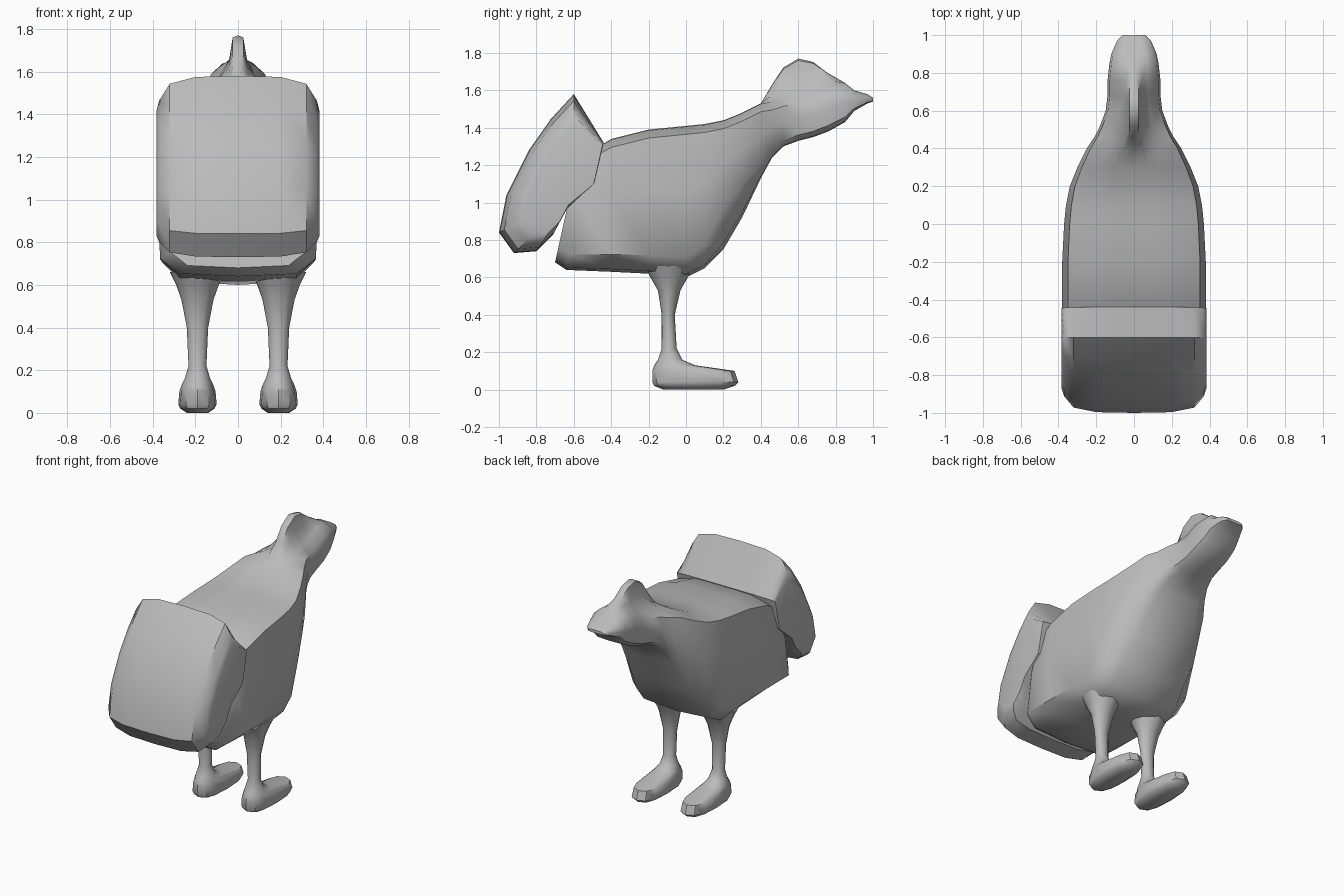
import bpy, bmesh, math

cube = bpy.data.objects.get("Cube")
if cube:
    bpy.data.objects.remove(cube)

grey = bpy.data.materials.new("plain grey")
grey.use_nodes = True
grey_color = (0.5, 0.5, 0.5, 1)
grey.diffuse_color = grey_color
grey.node_tree.nodes["Principled BSDF"].inputs["Base Color"].default_value = grey_color


def mix(start, end, amount):
    return start + (end - start) * amount


def loft(name, rings, sharp_angle):
    """Skin closed rings of equal size and cap both ends."""
    bm = bmesh.new()
    rows = [[bm.verts.new(point) for point in ring] for ring in rings]
    count = len(rows[0])
    for lower, upper in zip(rows, rows[1:]):
        for i in range(count):
            j = (i + 1) % count
            bm.faces.new((lower[i], lower[j], upper[j], upper[i]))
    bm.faces.new(rows[0])
    bm.faces.new(rows[-1])
    bmesh.ops.recalc_face_normals(bm, faces=bm.faces)
    mesh = bpy.data.meshes.new(name)
    bm.to_mesh(mesh)
    bm.free()
    mesh.materials.append(grey)
    part = bpy.data.objects.new(name, mesh)
    bpy.context.collection.objects.link(part)
    bpy.ops.object.select_all(action='DESELECT')
    part.select_set(True)
    bpy.context.view_layer.objects.active = part
    bpy.ops.object.shade_smooth_by_angle(angle=math.radians(sharp_angle))


def body_ring(y, top, bottom, width):
    """Boxy section across the body, with a thin ridge where the comb rises."""
    height = top - bottom
    # The comb is a cosine bump over the head
    phase = min(abs(y - 0.6) / 0.2, 1) * math.pi / 2
    rise = 0.2 * math.cos(phase)
    ridge = mix(0.2 * width, 0.025, min(rise / 0.05, 1))
    # The lower corner climbs at the chest, making a broad slanted front
    corner = bottom + height * (0.13 + 0.25 * math.exp(-((y - 0.25) / 0.1) ** 2))
    shoulder = top - min(0.045, height * 0.22)
    # The rear face leans forward towards the top
    lean = 0.22 if y < -0.6 else 0
    half = [(ridge, top + rise * 0.95),
            (ridge * 1.7, top + rise * 0.4),
            (width * 0.55, top - height * 0.005),
            (width * 0.92, shoulder),
            (width, mix(shoulder, corner, 0.45)),
            (width * 0.96, corner),
            (width * 0.72, mix(corner, bottom, 0.85))]
    mirrored = [(-x, z) for x, z in reversed(half)]
    outline = [(0, top + rise)] + half + [(0, bottom)] + mirrored
    return [(x, y + lean * (z - bottom), z) for x, z in outline]


# Body, neck, head and beak: y, top, bottom, half width
body_sections = [
    (-0.7, 1.25, 0.68, 0.33),
    (-0.64, 1.28, 0.64, 0.38),
    (-0.4, 1.34, 0.63, 0.38),
    (-0.2, 1.39, 0.62, 0.38),
    (0, 1.41, 0.6, 0.37),
    (0.1, 1.42, 0.65, 0.36),
    (0.2, 1.44, 0.75, 0.34),
    (0.3, 1.48, 0.92, 0.3),
    (0.4, 1.53, 1.13, 0.25),
    (0.46, 1.54, 1.24, 0.21),
    (0.52, 1.56, 1.3, 0.18),
    (0.6, 1.57, 1.33, 0.15),
    (0.68, 1.59, 1.35, 0.14),
    (0.76, 1.63, 1.38, 0.14),
    (0.85, 1.64, 1.43, 0.13),
    (0.9, 1.6, 1.49, 0.12),
    (0.97, 1.58, 1.53, 0.09),
    (1, 1.56, 1.54, 0.06),
]
loft("body", [body_ring(*section) for section in body_sections], 45)

# Tail: side outline, drawn in at both sides except where it meets the body
pull_y, pull_z = -0.6, 1.05
tail_outline = [(-0.44, 1.32), (-0.6, 1.58), (-0.72, 1.45), (-0.84, 1.28),
                (-0.96, 1.04), (-1, 0.84), (-0.92, 0.73), (-0.8, 0.74),
                (-0.71, 0.83), (-0.64, 0.96), (-0.49, 1.1)]


def tail_slice(x, shrink):
    points = []
    for y, z in tail_outline:
        amount = shrink if y < -0.5 else shrink * 0.1
        points.append((x, mix(y, pull_y, amount), mix(z, pull_z, amount)))
    return points


tail_half = [(0.2, 0.01), (0.32, 0.07), (0.37, 0.22), (0.383, 0.32)]
tail_slices = [tail_slice(-x, shrink) for x, shrink in reversed(tail_half)]
tail_slices.append(tail_slice(0, 0))
tail_slices += [tail_slice(x, shrink) for x, shrink in tail_half]
loft("tail", tail_slices, 35)


def leg_ring(center_x, z, back, front, half_width, sides=12):
    """Rounded section; long ones, in the foot, are squarer."""
    power = 0.75 if front - back > 0.3 else 1
    points = []
    for i in range(sides):
        angle = math.tau * i / sides
        across, along = math.cos(angle), math.sin(angle)
        across = math.copysign(abs(across) ** power, across)
        along = math.copysign(abs(along) ** power, along)
        points.append((center_x + half_width * across,
                       mix(back, front, 0.5 + along / 2), z))
    return points


# Legs with feet: z, back, front, half width
leg_sections = [
    (0.66, -0.22, 0.04, 0.13),
    (0.6, -0.19, 0.01, 0.1),
    (0.53, -0.15, -0.03, 0.075),
    (0.4, -0.13, -0.06, 0.05),
    (0.22, -0.13, -0.05, 0.042),
    (0.16, -0.15, -0.02, 0.06),
    (0.13, -0.17, 0.05, 0.075),
    (0.1, -0.18, 0.26, 0.085),
    (0.04, -0.18, 0.28, 0.09),
    (0.02, -0.17, 0.26, 0.08),
    (0, -0.12, 0.2, 0.05),
]
for name, x in (("left_leg", 0.19), ("right_leg", -0.19)):
    loft(name, [leg_ring(x, *section) for section in leg_sections], 40)
